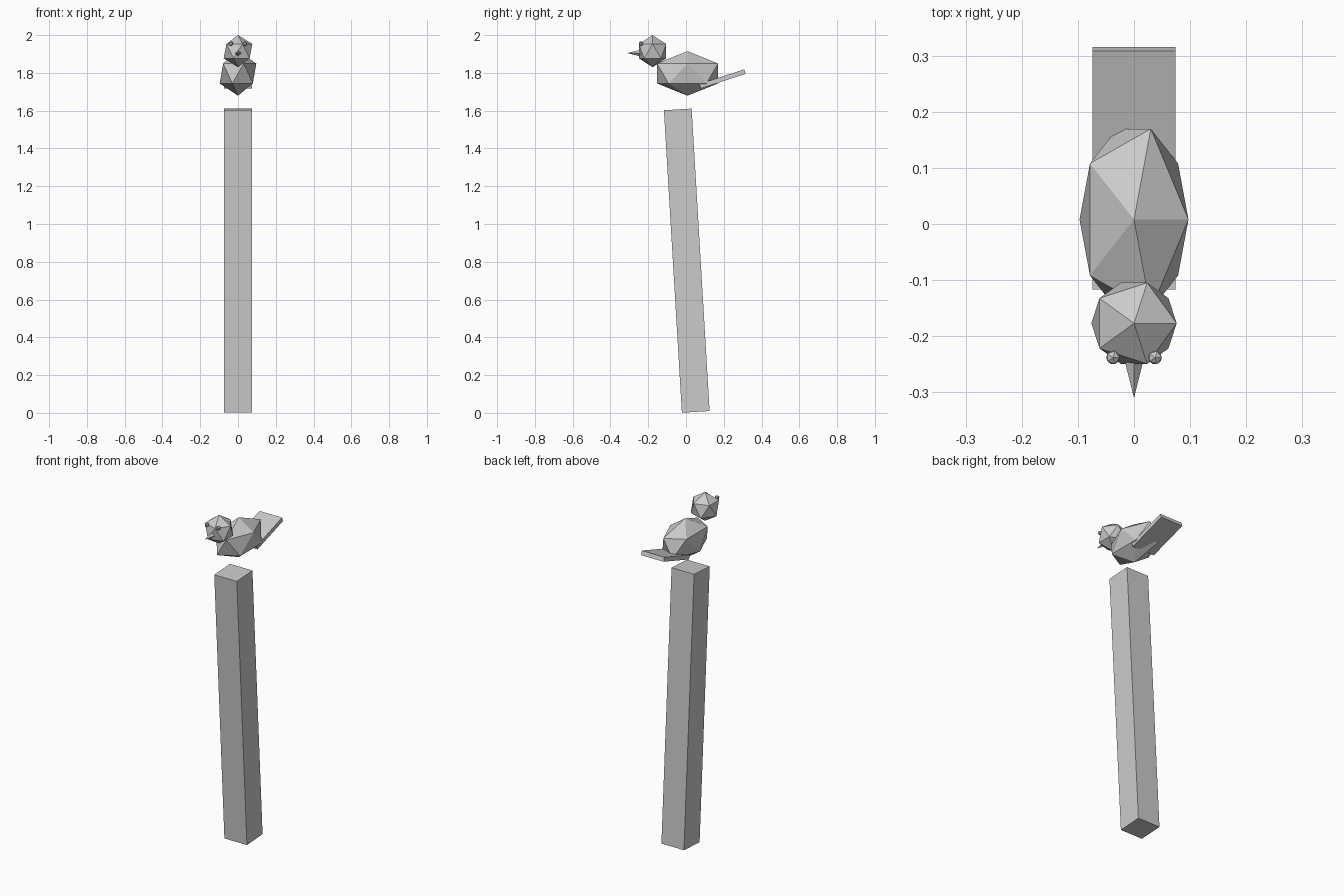
import bpy
from math import radians

if "Cube" in bpy.data.objects:
    bpy.data.objects.remove(bpy.data.objects["Cube"], do_unlink=True)

# Single plain grey finish
grey = bpy.data.materials.new("light_grey")
grey.use_nodes = True
colour = (0.6, 0.6, 0.6, 1)
grey.diffuse_color = colour
grey.node_tree.nodes["Principled BSDF"].inputs["Base Color"].default_value = colour


def finish(name, scale=(1, 1, 1), pitch=0):
    part = bpy.context.object
    part.name = name
    part.scale = scale
    part.rotation_euler.x = radians(pitch)
    part.data.materials.append(grey)
    return part


def faceted_ball(name, location, radii):
    bpy.ops.mesh.primitive_ico_sphere_add(subdivisions=1, radius=1, location=location)
    return finish(name, radii)


def block(name, location, size, pitch):
    bpy.ops.mesh.primitive_cube_add(size=1, location=location)
    return finish(name, size, pitch)


# Leaning post
block("post", (0, 0.004, 0.806), (0.148, 0.147, 1.604), 3.4)

# Bird body, head and tail
faceted_ball("body", (0, 0.008, 1.797), (0.1085, 0.19, 0.118))
faceted_ball("head", (0, -0.177, 1.915), (0.085, 0.085, 0.085))
block("tail", (0, 0.193, 1.768), (0.148, 0.25, 0.025), 18)

# Eyes
for side, x in (("left", 0.0375), ("right", -0.0375)):
    faceted_ball(side + "_eye", (x, -0.238, 1.955), (0.0135, 0.0135, 0.0135))

# Pointed beak
bpy.ops.mesh.primitive_cone_add(vertices=4, radius1=0.02, radius2=0, depth=0.08,
                                location=(0, -0.27, 1.905))
finish("beak", pitch=90)
